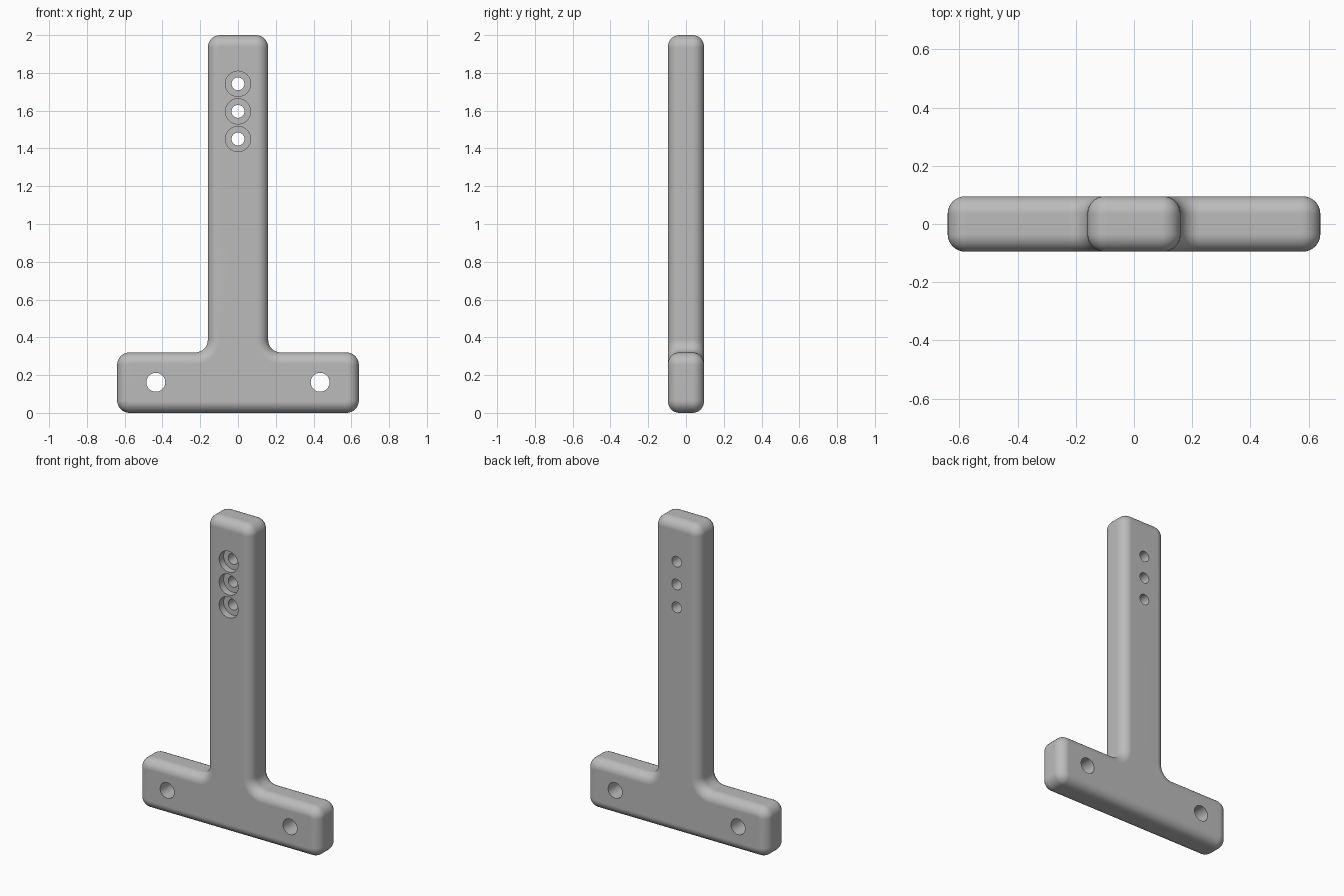
import bpy
import bmesh
from math import sin, cos, pi, atan2
from mathutils import Vector

HALF_DEPTH = 0.095
CORNER = 0.066   # rounding of the outline corners
ROUND = 0.06     # rounding of the front and back rims
STEPS = 8

cube = bpy.data.objects.get("Cube")
if cube:
    bpy.data.objects.remove(cube)

grey = bpy.data.materials.new("plain_grey")
grey.use_nodes = True
colour = (0.5, 0.5, 0.5, 1)
grey.diffuse_color = colour
grey.node_tree.nodes["Principled BSDF"].inputs["Base Color"].default_value = colour


def make_object(name, bm):
    mesh = bpy.data.meshes.new(name)
    bm.to_mesh(mesh)
    bm.free()
    obj = bpy.data.objects.new(name, mesh)
    bpy.context.collection.objects.link(obj)
    mesh.materials.append(grey)
    return obj


def rounded_outline(points, inset):
    """Counter-clockwise right-angled outline, rounded and moved inwards."""
    ring = []
    for i, p in enumerate(points):
        d_in = (p - points[i - 1]).normalized()
        d_out = (points[(i + 1) % len(points)] - p).normalized()
        convex = d_in.cross(d_out) > 0
        centre = p + (d_out - d_in) * CORNER
        radius = CORNER - inset if convex else CORNER + inset
        start = atan2(-d_in.y, -d_in.x) + (pi / 2 if convex else -pi / 2)
        turn = pi / 2 if convex else -pi / 2
        for k in range(STEPS + 1):
            a = start + turn * k / STEPS
            ring.append(centre + radius * Vector((cos(a), sin(a))))
    return ring


# T-shaped body: rounded outline lofted through the depth
right_half = [(0.64, 0), (0.64, 0.32), (0.16, 0.32), (0.16, 2)]
outline = [Vector(p) for p in right_half]
outline += [Vector((-x, z)) for x, z in reversed(right_half)]

bm = bmesh.new()
rings = []
for side in (-1, 1):
    for k in range(STEPS + 1):
        t = pi / 2 * (STEPS - k if side < 0 else k) / STEPS
        y = side * (HALF_DEPTH - ROUND + ROUND * sin(t))
        ring = rounded_outline(outline, ROUND * (1 - cos(t)))
        rings.append([bm.verts.new((v.x, y, v.y)) for v in ring])
for a, b in zip(rings, rings[1:]):
    for i in range(len(a)):
        bm.faces.new((a[i - 1], a[i], b[i], b[i - 1]))
bm.faces.new(rings[0])
bm.faces.new(rings[-1])
bmesh.ops.recalc_face_normals(bm, faces=bm.faces)
body = make_object("t_bracket", bm)


# Drilled holes
def drill(x, z, radius, y_from, y_to):
    bm = bmesh.new()
    bmesh.ops.create_cone(bm, cap_ends=True, segments=40, radius1=radius,
                          radius2=radius, depth=y_to - y_from)
    for v in bm.verts:
        v.co = Vector((x + v.co.x, (y_from + y_to) / 2 + v.co.z, z - v.co.y))
    bmesh.ops.recalc_face_normals(bm, faces=bm.faces)
    cutter = make_object("hole_cutter", bm)
    cutter.hide_render = True
    mod = body.modifiers.new("hole", "BOOLEAN")
    mod.operation = "DIFFERENCE"
    mod.solver = "EXACT"
    mod.object = cutter
    bpy.ops.object.modifier_apply(modifier=mod.name)
    bpy.data.objects.remove(cutter)


bpy.ops.object.select_all(action="DESELECT")
bpy.context.view_layer.objects.active = body
body.select_set(True)

for x in (-0.435, 0.435):
    drill(x, 0.162, 0.05, -0.2, 0.2)
for z in (1.45, 1.596, 1.742):
    drill(0, z, 0.067, -0.2, -HALF_DEPTH + 0.045)
    drill(0, z, 0.034, -0.21, 0.21)

# Smooth roundings, crisp hole rims, flat front and back
bpy.ops.object.shade_smooth_by_angle(angle=pi / 6)
normals = body.modifiers.new("flat_face_normals", "WEIGHTED_NORMAL")
normals.keep_sharp = True
